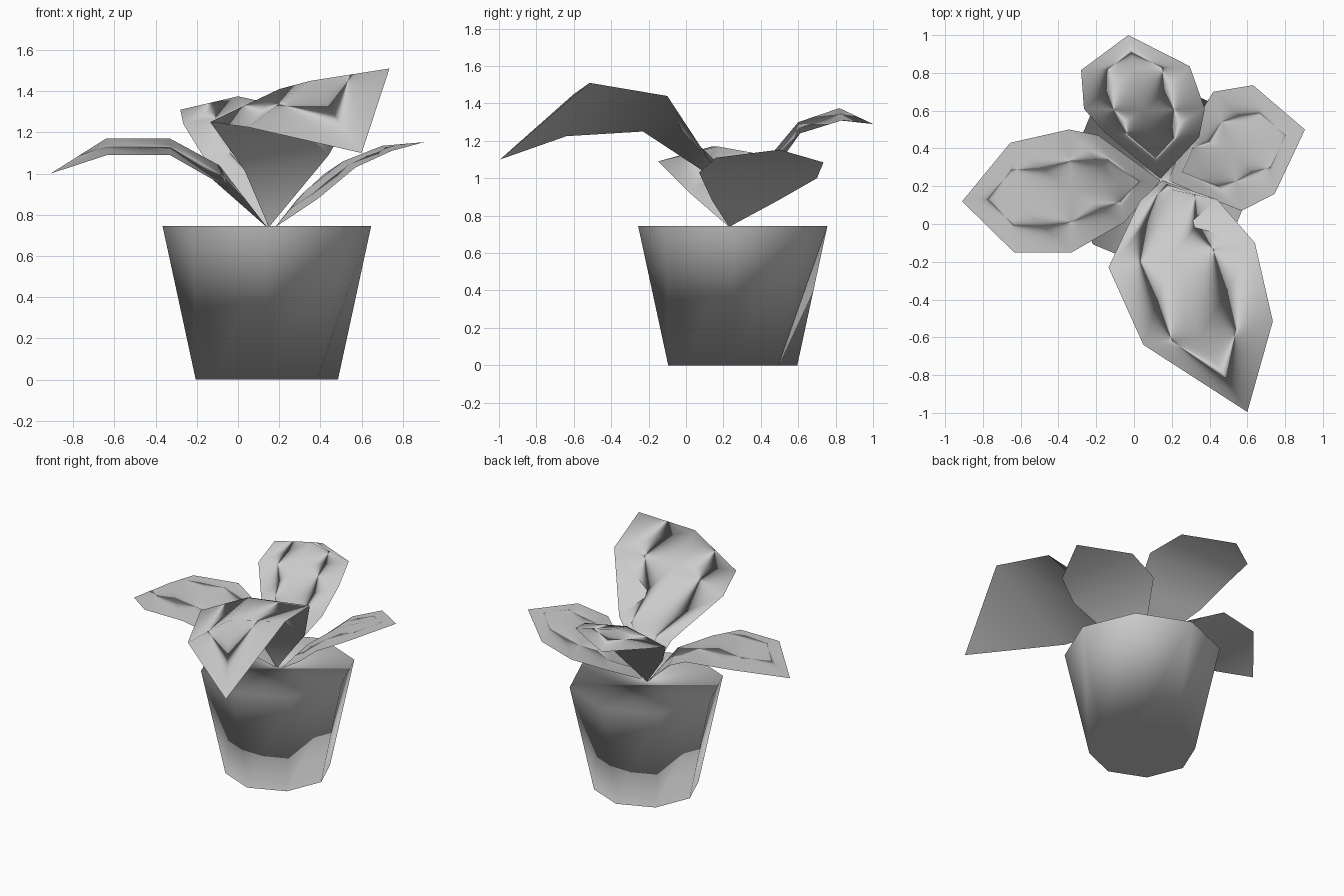
import bpy
from math import sin, cos, pi
from mathutils import Vector

if "Cube" in bpy.data.objects:
    bpy.data.objects.remove(bpy.data.objects["Cube"])

CENTRE = (0.14, 0.25)
POT_HEIGHT = 0.745
SIDES = 8


def smooth_object(name, verts, groups):
    """Smooth mesh with face-weighted normals: each vertex takes the normal
    of the first face group that touches it."""
    mesh = bpy.data.meshes.new(name)
    mesh.from_pydata(verts, [], [f for g in groups for f in g])
    mesh.update()
    mesh.shade_smooth()
    normals = [Vector() for _ in verts]
    start = 0
    for g in groups:
        sums = {}
        for poly in mesh.polygons[start:start + len(g)]:
            for v in poly.vertices:
                sums[v] = sums.get(v, Vector()) + poly.normal * poly.area
        for v, n in sums.items():
            if normals[v].length == 0:
                normals[v] = n.normalized()
        start += len(g)
    mesh.normals_split_custom_set_from_vertices(normals)
    obj = bpy.data.objects.new(name, mesh)
    bpy.context.collection.objects.link(obj)
    return obj


def leaf(name, base, stations, tip):
    """Closed leaf: raised midrib on top, flat underside.
    Each station is (left edge, midrib, right edge) from base to tip."""
    verts = [base] + [p for s in stations for p in s] + [tip]
    last = len(verts) - 1
    top = [(0, 2, 1), (0, 3, 2)]
    under = [(0, 1, 3)]
    for l in range(1, last - 3, 3):
        m, r = l + 1, l + 2
        top += [(l, m, m + 3, l + 3), (m, r, r + 3, m + 3)]
        under += [(r, l, l + 3, r + 3)]
    l = last - 3
    top += [(l, l + 1, last), (l + 1, l + 2, last)]
    under += [(l + 2, l, last)]
    return smooth_object(name, verts, [under, top])


# Tapered eight-sided pot filled to the rim
pot_verts = [(CENTRE[0] + r * cos(2 * pi * i / SIDES),
              CENTRE[1] + r * sin(2 * pi * i / SIDES), z)
             for r, z in ((0.345, 0), (0.506, POT_HEIGHT))
             for i in range(SIDES)]
floor = [tuple(reversed(range(SIDES)))]
walls = [(i, (i + 1) % SIDES, (i + 1) % SIDES + SIDES, i + SIDES)
         for i in range(SIDES)]
soil = [tuple(range(SIDES, 2 * SIDES))]
smooth_object("pot", pot_verts, [floor, walls, soil])

# Leaves fanning out from the middle of the soil
leaf("front_leaf", (0.15, 0.23, 0.74), [
    ((0.44, 0.13, 1.09), (0.21, 0.18, 1.07), (0.03, 0.12, 1.02)),
    ((0.64, -0.10, 1.44), (0.20, -0.17, 1.41), (-0.135, -0.23, 1.25)),
    ((0.735, -0.515, 1.51), (0.35, -0.60, 1.45), (0.05, -0.64, 1.225)),
], (0.60, -0.995, 1.10))

leaf("left_leaf", (0.14, 0.23, 0.74), [
    ((-0.05, 0.01, 0.93), (-0.09, 0.22, 1.04), (-0.19, 0.47, 1.03)),
    ((-0.33, -0.15, 1.09), (-0.33, 0.17, 1.17), (-0.345, 0.50, 1.11)),
    ((-0.635, -0.15, 1.09), (-0.64, 0.14, 1.17), (-0.655, 0.43, 1.11)),
], (-0.91, 0.12, 1.0))

leaf("back_leaf", (0.14, 0.24, 0.74), [
    ((-0.16, 0.49, 1.07), (0.09, 0.45, 1.12), (0.345, 0.46, 1.07)),
    ((-0.265, 0.61, 1.24), (0.05, 0.60, 1.30), (0.375, 0.61, 1.24)),
    ((-0.28, 0.815, 1.31), (0.0, 0.82, 1.375), (0.295, 0.835, 1.31)),
], (-0.03, 1.0, 1.29))

leaf("right_leaf", (0.18, 0.23, 0.74), [
    ((0.29, 0.49, 0.88), (0.33, 0.32, 0.92), (0.39, 0.14, 0.88)),
    ((0.42, 0.70, 1.0), (0.51, 0.38, 1.06), (0.57, 0.07, 1.03)),
    ((0.63, 0.735, 1.085), (0.70, 0.44, 1.135), (0.745, 0.16, 1.11)),
], (0.905, 0.5, 1.153))
